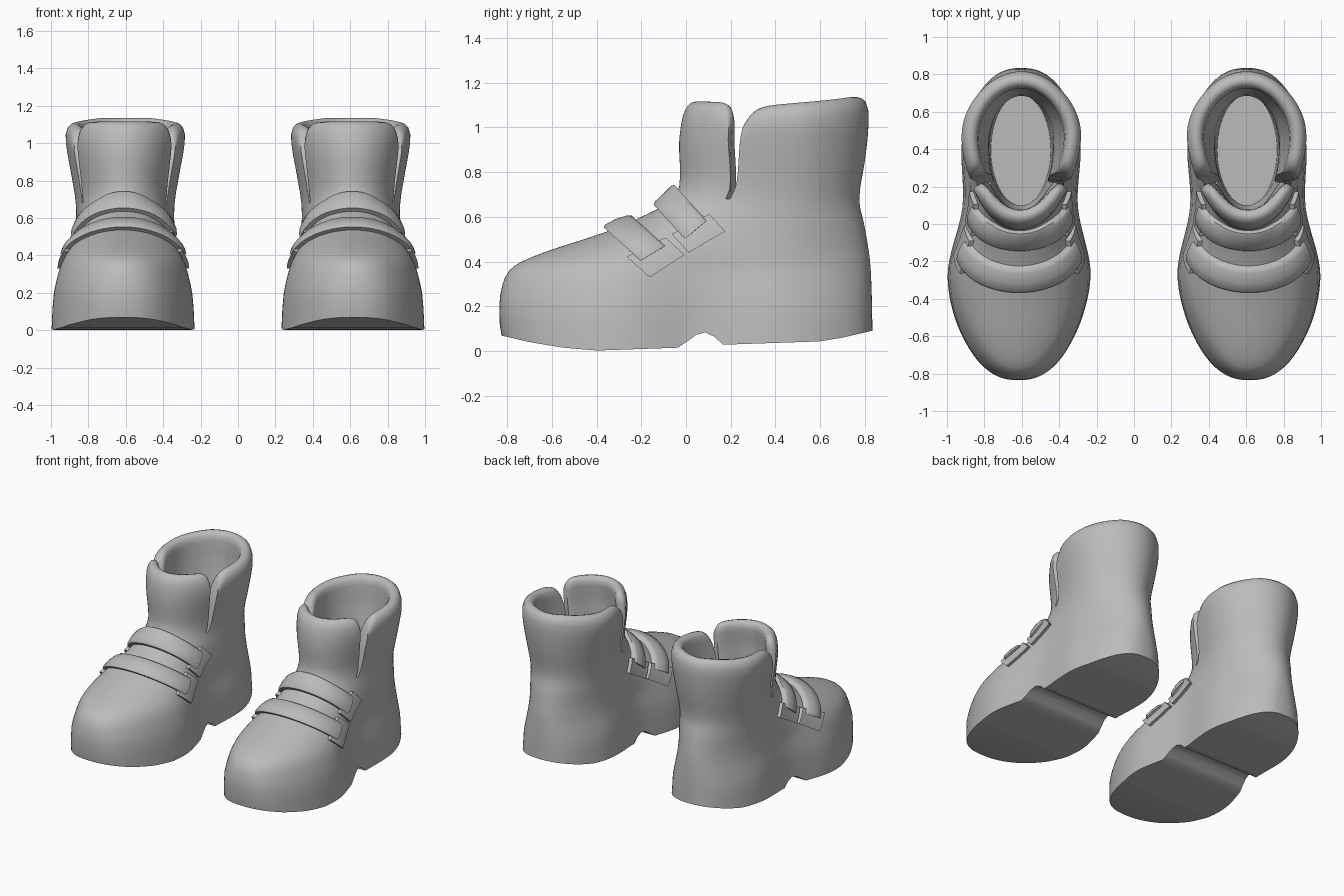
import bpy, bmesh, math
from mathutils import Vector
from mathutils.bvhtree import BVHTree

if "Cube" in bpy.data.objects:
    bpy.data.objects.remove(bpy.data.objects["Cube"])

grey = bpy.data.materials.new("plain grey")
grey.use_nodes = True
grey.diffuse_color = (0.5, 0.5, 0.5, 1)
grey.node_tree.nodes["Principled BSDF"].inputs["Base Color"].default_value = (0.5, 0.5, 0.5, 1)

N = 128          # columns around the boot
NOTCH = 23       # column where tongue and collar part
SPLIT = 0.68     # height where the slit starts


def lookup(table, v, smooth=True):
    """Value of a table at v, joined by straight or smooth curves."""
    v = min(max(v, table[0][0]), table[-1][0])
    i = next(i for i in range(len(table) - 1) if v <= table[i + 1][0])
    (a, fa), (b, fb) = table[i], table[i + 1]
    t = (v - a) / (b - a)
    if not smooth:
        return fa + (fb - fa) * t

    def slope(k):
        (p, fp), (q, fq) = table[max(k - 1, 0)], table[min(k + 1, len(table) - 1)]
        return (fq - fp) / (q - p) * (b - a)
    m, n = slope(i), slope(i + 1)
    return fa + t * (m + t * (3 * (fb - fa) - 2 * m - n + t * (m + n - 2 * (fb - fa))))


# Boot outline: front edge, back edge and width scale by height
FRONT = [(0, -.825), (.2, -.835), (.3, -.82), (.36, -.79), (.4, -.735), (.45, -.61), (.5, -.455),
         (.55, -.31), (.6, -.2), (.65, -.1), (.7, -.045), (.76, -.027), (.95, -.03), (1.1, -.005)]
BACK = [(0, .834), (.2, .832), (.4, .823), (.55, .8), (.68, .775), (.85, .8), (1.0, .816), (1.12, .814)]
SCALE = [(0, 1), (.2, .965), (.4, .85), (.55, .745), (.68, .7), (.8, .74), (1.0, .825), (1.12, .82)]
# Half width of foot and shaft by length
FOOT = [(-.83, .405), (-.3, .405), (.1, .31), (.5, .37), (.83, .375)]
SHAFT = [(-.05, .35), (.25, .355), (.55, .4), (.83, .39)]
SOLE = [(-.83, .07), (-.7, .04), (-.55, .015), (-.4, .002), (-.03, .015), (.04, .07), (.08, .085),
        (.12, .07), (.165, .028), (.6, .043), (.7, .06), (.83, .09)]


def from_notch(j):
    """Columns from the slit: negative on the tongue, positive on the collar."""
    return min(j, N - j) - NOTCH - 0.5


def outline(j, z, inset=0.0):
    """Point on the boot wall at column j and height z, moved inward by inset."""
    a = 2 * math.pi * j / N
    gap = from_notch(j)
    lift = max(0, z - SPLIT) / 0.44
    side = 1 if j <= N / 2 else -1
    a += side * (-.11 if gap < 0 else .06) * lift * math.exp(-abs(gap) / 4)
    yf, yb = lookup(FRONT, z) + inset, lookup(BACK, z) - inset
    y = (yf + yb) / 2 - (yb - yf) / 2 * math.cos(a)
    up = min(1, max(0, (z - .35) / (SPLIT - .35)))
    w = lookup(FOOT, y) * (1 - up) + lookup(SHAFT, y) * up
    s = math.sin(a)
    power = .83 + .17 * min(1, max(0, (z - .2) / .25))
    x = (w * lookup(SCALE, z) - inset) * math.copysign(abs(s) ** power, s)
    return Vector((.602 + .016 * min(1, max(0, .5 - y)) + x, y, z))


def rim_height(j):
    gap = from_notch(j)
    base = 1.115 if gap < 0 else 1.09 + .045 * min(1, gap / 31)
    return base - .09 * math.exp(-abs(gap) / 1.8)


def column(j):
    """Profile from the sole edge, up over the rim and down to the insole."""
    p = outline(j, 0)
    p.z = lookup(SOLE, p.y, False)
    pts = [p] + [outline(j, z) for z in LOW]
    top = rim_height(j)
    gap = from_notch(j)
    thick = 1 - .4 * math.exp(gap / 5) if gap < 0 else 1
    pts += [outline(j, SPLIT + (top - .06 - SPLIT) * i / 7) for i in range(1, 8)]
    for inset, drop in ((.01, .022), (.028, .005), (.047, 0), (.066, .006), (.082, .025), (.09, .06)):
        pts.append(outline(j, top - drop, inset * thick))
    pts += [outline(j, SPLIT + (top - .06 - SPLIT) * i / 5, .09 * thick) for i in range(4, -1, -1)]
    a = 2 * math.pi * j / N
    for z, w in ((.5, .17), (.33, .16)):
        pts.append(Vector((.605 + w * math.sin(a), .395 - .295 * math.cos(a), z)))
    return pts


LOW = [.12, .2, .25, .3, .33, .36, .38, .4, .425, .45, .475, .5, .525, .55, .575, .6, .625, .65, SPLIT]
OUT = len(LOW)        # outer row at the split height


def finish(bm, name, angle=50):
    bmesh.ops.recalc_face_normals(bm, faces=bm.faces)
    mesh = bpy.data.meshes.new(name)
    bm.to_mesh(mesh)
    bm.free()
    mesh.materials.append(grey)
    ob = bpy.data.objects.new(name, mesh)
    bpy.context.collection.objects.link(ob)
    bpy.ops.object.select_all(action='DESELECT')
    ob.select_set(True)
    bpy.context.view_layer.objects.active = ob
    bpy.ops.object.shade_smooth_by_angle(angle=math.radians(angle))
    # the second boot of the pair
    ob.modifiers.new("pair", 'MIRROR').use_mirror_merge = False


# Boot body with tongue, collar and lining
bm = bmesh.new()
cols = [[bm.verts.new(p) for p in column(j)] for j in range(N)]
rows = len(cols[0])
INN = rows - 3        # inner row at the split height
slits = (NOTCH, N - NOTCH - 1)
for j in range(N):
    a, b = cols[j], cols[(j + 1) % N]
    for r in range(rows - 1):
        if j in slits and OUT <= r < INN:
            continue
        bm.faces.new((a[r], b[r], b[r + 1], a[r + 1]))
    if j in slits:
        bm.faces.new((a[OUT], b[OUT], b[INN], a[INN]))
        bm.faces.new(a[OUT:INN + 1])
        bm.faces.new(b[OUT:INN + 1])
# Sole and insole, stitched from side to side
for r in (0, rows - 1):
    for j in range(N // 2):
        quad = [cols[j][r], cols[j + 1][r], cols[(N - j - 1) % N][r], cols[(N - j) % N][r]]
        bm.faces.new(list(dict.fromkeys(quad)))
bmesh.ops.recalc_face_normals(bm, faces=bm.faces)
tree = BVHTree.FromBMesh(bm)
finish(bm, "boot_body")


def band(name, origin, crown, along, section, start, end, steps):
    """Band that hugs the boot, swept in the tilted plane through origin and crown."""
    o = Vector((.612, *origin))
    up = (Vector((.612, *crown)) - o).normalized()
    wide = Vector((0, *along)).normalized()
    bm = bmesh.new()
    rings = []
    for i in range(steps + 1):
        t = math.radians(start + (end - start) * i / steps)
        ray = Vector((math.cos(t), 0, 0)) + up * math.sin(t)
        ring = []
        for s, h in section:
            base = o + wide * s
            hit = tree.ray_cast(base + ray, -ray)[0] or base + ray * .3
            ring.append(bm.verts.new(hit + ray * h))
        rings.append(ring)
    n = len(section)
    for a, b in zip(rings, rings[1:]):
        for k in range(n):
            bm.faces.new((a[k], a[(k + 1) % n], b[(k + 1) % n], b[k]))
    bm.faces.new(rings[0])
    bm.faces.new(rings[-1])
    finish(bm, name)


# Straps and their end plates
pillow = [(-.064, -.02), (-.064, .025), (-.05, .036), (0, .043), (.05, .036), (.064, .025), (.064, -.02)]
plate = [(-.095, -.02), (-.095, .025), (0, .025), (.095, .025), (.095, -.02)]
for label, origin, crown, along in (
        ("front", (-.14, .43), (-.295, .57), (.82, .5)),
        ("rear", (.05, .535), (-.1, .7), (.75, .64))):
    band(label + "_strap", origin, crown, along, pillow, 2, 178, 40)
    band(label + "_outer_plate", origin, crown, (.87, .48), plate, -13, 10, 5)
    band(label + "_inner_plate", origin, crown, (.87, .48), plate, 170, 193, 5)
